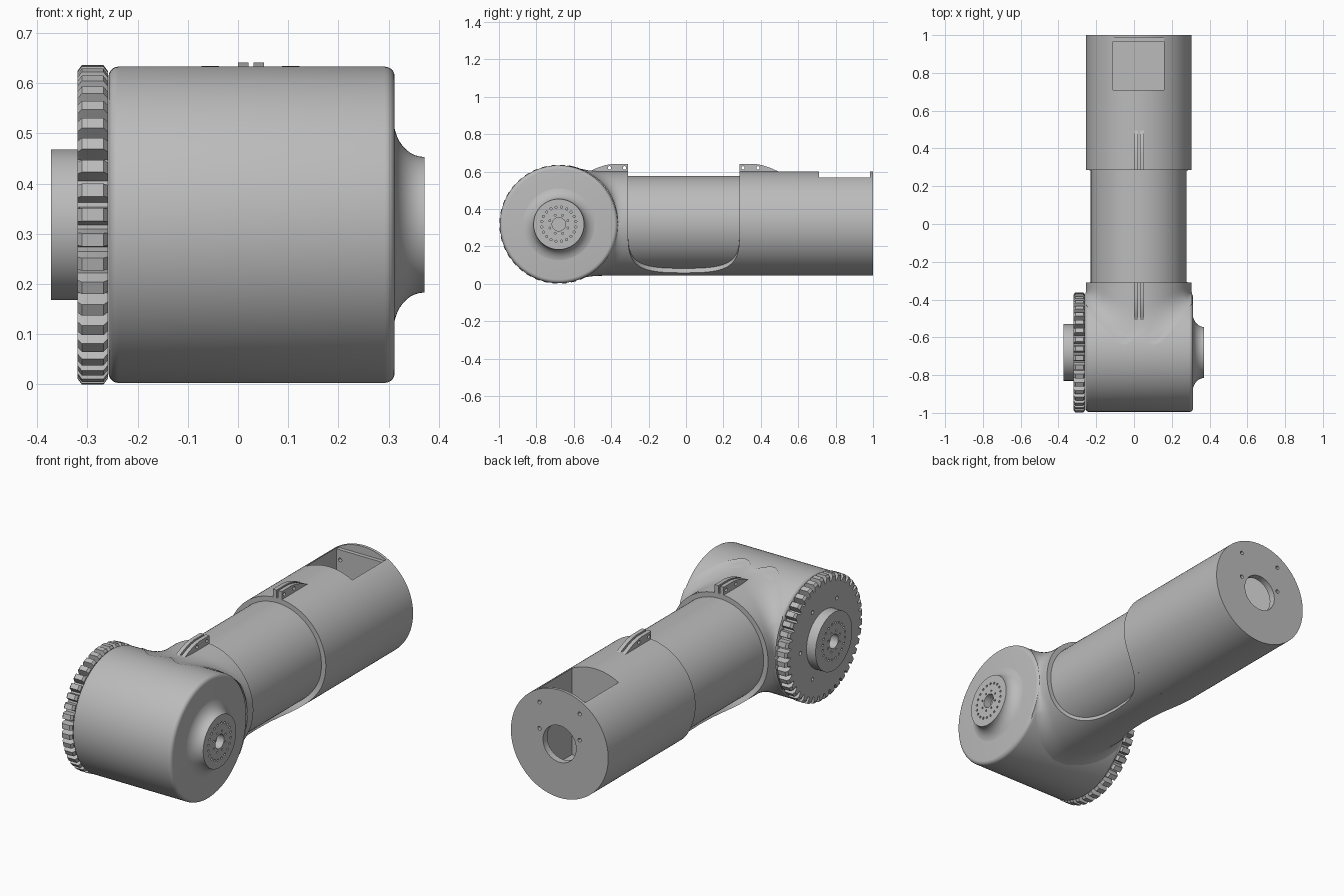
import bpy, bmesh
from math import sin, cos, pi, radians, sqrt
from mathutils import Vector

if "Cube" in bpy.data.objects:
    bpy.data.objects.remove(bpy.data.objects["Cube"])

grey = bpy.data.materials.new("plain grey")
grey.use_nodes = True
grey.diffuse_color = (0.5, 0.5, 0.5, 1)
grey.node_tree.nodes["Principled BSDF"].inputs["Base Color"].default_value = (0.5, 0.5, 0.5, 1)

JOINT = Vector((0, -0.68, 0.318))    # centre of the drum axis (along x)
ARM = Vector((0.025, 0, 0.322))      # centre of the arm axis (along y)
DRUM_R, SHELL_R, TUBE_R = 0.315, 0.279, 0.254


def finish(name, bm, smooth=True):
    bmesh.ops.remove_doubles(bm, verts=bm.verts, dist=0.00005)
    bmesh.ops.recalc_face_normals(bm, faces=bm.faces)
    mesh = bpy.data.meshes.new(name)
    bm.to_mesh(mesh)
    bm.free()
    obj = bpy.data.objects.new(name, mesh)
    bpy.context.collection.objects.link(obj)
    mesh.materials.append(grey)
    if smooth:
        shade(obj)
    return obj


def shade(obj):
    bpy.ops.object.select_all(action='DESELECT')
    obj.select_set(True)
    bpy.context.view_layer.objects.active = obj
    bpy.ops.object.shade_smooth_by_angle(angle=radians(30))


def polar(axis, centre, along, r, a):
    """Point at angle a (from straight down) around an x or y axis."""
    side, up = r * sin(a), -r * cos(a)
    return centre + Vector((along, side, up) if axis == 'x' else (side, along, up))


def lathe(name, axis, centre, profile, n=96):
    bm = bmesh.new()
    rings = [[bm.verts.new(polar(axis, centre, t, r, 2 * pi * i / n)) for i in range(n)]
             for t, r in profile]
    for p, q in zip(rings, rings[1:]):
        for i in range(n):
            j = (i + 1) % n
            bm.faces.new((p[i], p[j], q[j], q[i]))
    bm.faces.new(rings[0])
    bm.faces.new(rings[-1])
    return finish(name, bm)


def box(name, lo, hi):
    bm = bmesh.new()
    bmesh.ops.create_cube(bm, size=1)
    for v in bm.verts:
        v.co = [a + (b - a) * (c + 0.5) for a, b, c in zip(lo, hi, v.co)]
    return finish(name, bm, False)


def cut(target, *cutters):
    for c in cutters:
        c.hide_render = True
        m = target.modifiers.new("cut", 'BOOLEAN')
        m.operation, m.solver, m.object = 'DIFFERENCE', 'EXACT', c
        bpy.ops.object.select_all(action='DESELECT')
        bpy.context.view_layer.objects.active = target
        target.select_set(True)
        bpy.ops.object.modifier_apply(modifier=m.name)
        bpy.data.objects.remove(c)
    shade(target)


def hole_ring(axis, centre, t0, t1, ring_r, r, count):
    """Round cutters evenly spaced on a circle, as one mesh."""
    bm = bmesh.new()
    for k in range(count):
        c = polar(axis, centre, 0, ring_r, 2 * pi * (k + 0.5) / count)
        ends = [[bm.verts.new(polar(axis, c, t, r, pi * i / 6)) for i in range(12)]
                for t in (t0, t1)]
        for i in range(12):
            j = (i + 1) % 12
            bm.faces.new((ends[0][i], ends[0][j], ends[1][j], ends[1][i]))
        for e in ends:
            bm.faces.new(e)
    return finish("hole_cutter", bm, False)


# Joint drum with rounded rims
arc = [(0.02 * (1 - cos(k * pi / 10)), 0.02 * (1 - sin(k * pi / 10))) for k in range(6)]
lathe("joint_drum", 'x', JOINT,
      [(-0.258 + a, DRUM_R - b) for a, b in arc]
      + [(0.312 - a, DRUM_R - b) for a, b in reversed(arc)], 128)

# Flared hub on one side of the drum
flare = [(0.371 - 0.061 * cos(k * pi / 20), 0.21 - 0.075 * sin(k * pi / 20)) for k in range(11)]
hub = lathe("flared_hub", 'x', JOINT, [(0.29, 0.21)] + flare)
cut(hub, lathe("bore", 'x', JOINT, [(0.33, 0.036), (0.4, 0.036)], 32),
    hole_ring('x', JOINT, 0.36, 0.4, 0.092, 0.006, 20),
    hole_ring('x', JOINT, 0.36, 0.4, 0.052, 0.005, 8))

# Gear with chamfered teeth
bm = bmesh.new()
teeth, root = 40, 0.283
layers = []
for x, tip in ((-0.32, 0.306), (-0.311, 0.318), (-0.268, 0.318), (-0.259, 0.306)):
    ring = []
    for k in range(teeth):
        for part, r in ((0.0, root), (0.2, root), (0.34, tip), (0.86, tip)):
            ring.append(bm.verts.new(polar('x', JOINT, x, r, 2 * pi * (k + part) / teeth)))
    layers.append(ring)
for p, q in zip(layers, layers[1:]):
    for i in range(len(p)):
        j = (i + 1) % len(p)
        bm.faces.new((p[i], p[j], q[j], q[i]))
bm.faces.new(layers[0])
bm.faces.new(layers[-1])
gear = finish("gear", bm, False)
cut(gear, hole_ring('x', JOINT, -0.35, -0.29, 0.2, 0.01, 6))

# Straight hub on the gear
gear_hub = lathe("gear_hub", 'x', JOINT, [(-0.372, 0.15), (-0.3, 0.15)])
cut(gear_hub, lathe("bore", 'x', JOINT, [(-0.4, 0.036), (-0.33, 0.036)], 32),
    hole_ring('x', JOINT, -0.4, -0.36, 0.092, 0.006, 20),
    hole_ring('x', JOINT, -0.4, -0.36, 0.052, 0.005, 8))

# Inner tube
lathe("inner_tube", 'y', ARM, [(-0.5, TUBE_R), (0.32, TUBE_R)], 128)

# Outer cradle: open on top, its opening rounded towards the bottom
MID, HALF = -0.012, 0.297


def opening(deg):
    """Half length of the opening at an angle from straight down."""
    u = min(1, max(0, (75 - deg) / 56))
    return HALF * (1 - u ** 2.5) ** 0.4


def front_column(a, deg):
    edge = MID - opening(deg)
    c, s = abs(cos(a)), abs(sin(a))

    def on_drum(r):
        return JOINT.y + sqrt(max(0, DRUM_R ** 2 - (r * c) ** 2))

    grow = min(0.02 * c + 0.05 * abs(sin(2 * a)), 0.283 / max(s, 0.01) - SHELL_R)
    pts = [(edge, 0.25), (edge, SHELL_R)]
    y0, y1, y2 = on_drum(SHELL_R) + 0.02 + 0.08 * c, on_drum(SHELL_R), on_drum(SHELL_R + grow)
    for k in range(9):      # curved fillet onto the drum
        t = k / 8
        pts.append(((1 - t) ** 2 * y0 + 2 * t * (1 - t) * y1 + t * t * y2, SHELL_R + t * t * grow))
    return pts


def rear_column(a, deg):
    edge = MID + opening(deg)
    return [(edge, 0.25), (edge, SHELL_R), (MID + HALF, SHELL_R)]


def shell(name, column, limit):
    bm = bmesh.new()
    last = None
    for d in range(-limit, limit + 1):
        a = radians(d)
        verts = [bm.verts.new(polar('y', ARM, y, r, a)) for y, r in column(a, abs(d))]
        if last:
            for i in range(len(verts) - 1):
                bm.faces.new((last[i], last[i + 1], verts[i + 1], verts[i]))
        last = verts
    bmesh.ops.dissolve_degenerate(bm, edges=bm.edges, dist=0.00005)
    return finish(name, bm)


shell("front_cradle", front_column, 180)
shell("rear_cradle", rear_column, 75)

# Rear housing with a square pocket, a cable bore and screw holes
housing = lathe("rear_housing", 'y', ARM, [(MID + HALF, SHELL_R), (1, SHELL_R)], 128)
cut(housing, box("pocket", (-0.11, 0.71, 0.12), (0.158, 0.965, 0.7)),
    box("window", (-0.11, 0.71, 0.56), (0.158, 0.985, 0.7)),
    lathe("bore", 'y', ARM, [(0.9, 0.095), (1.1, 0.095)], 48),
    *[lathe("screw_hole", 'y', Vector((0.025 + x, 0, 0.44 + z)), [(0.9, 0.01), (1.1, 0.01)], 12)
      for x in (-0.115, 0.115) for z in (-0.068, 0.068)])

# Pairs of drilled lugs facing each other across the opening
outline = [(0, 0.57), (0, 0.641), (0.08, 0.641), (0.12, 0.635),
           (0.16, 0.622), (0.19, 0.609), (0.215, 0.598), (0.215, 0.57)]
for end, sign in (("front", -1), ("rear", 1)):
    for side, x in (("right", 0.0), ("left", 0.031)):
        bm = bmesh.new()
        face = bm.faces.new([bm.verts.new((x, MID + sign * (HALF + y), z)) for y, z in outline])
        new = bmesh.ops.extrude_face_region(bm, geom=[face])["geom"]
        bmesh.ops.translate(bm, vec=(0.021, 0, 0),
                            verts=[v for v in new if isinstance(v, bmesh.types.BMVert)])
        lug = finish(f"{end}_lug_{side}", bm, False)
        cut(lug, *[lathe("pin_hole", 'x', Vector((x, MID + sign * (HALF + y), 0.62)),
                         [(-0.05, 0.009), (0.05, 0.009)], 16) for y in (0.02, 0.1)])
